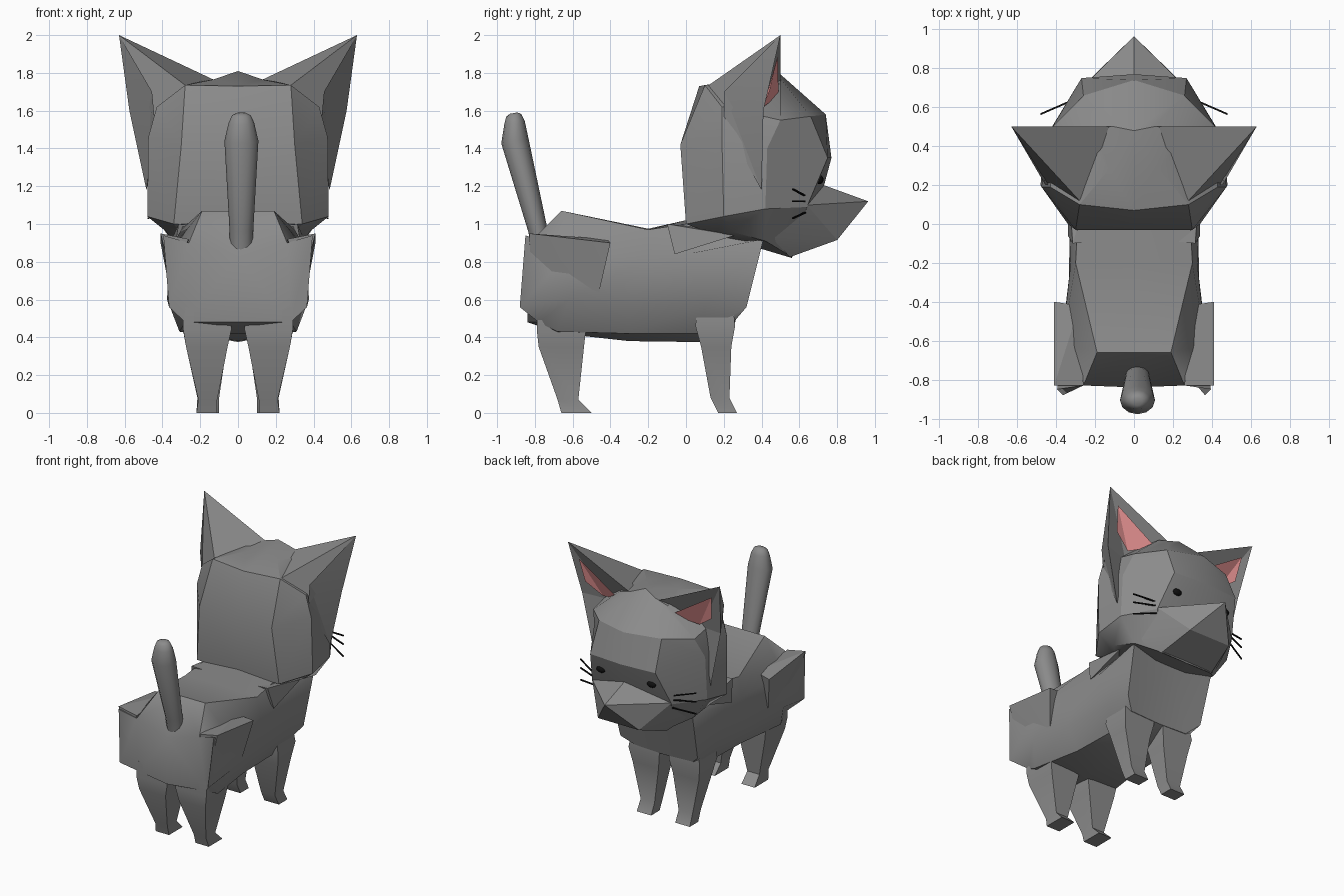
import bpy, bmesh, math
from mathutils import Vector

if "Cube" in bpy.data.objects:
    bpy.data.objects.remove(bpy.data.objects["Cube"])


def material(name, color):
    m = bpy.data.materials.new(name)
    m.diffuse_color = color
    m.use_nodes = True
    m.node_tree.nodes["Principled BSDF"].inputs["Base Color"].default_value = m.diffuse_color
    return m


GREY = material("fur", (0.26, 0.26, 0.26, 1))
PINK = material("pink", (0.9, 0.33, 0.33, 1))
BLACK = material("black", (0.005, 0.005, 0.005, 1))


def finish(name, bm, mirror=True, mat=GREY, angle=30):
    bmesh.ops.recalc_face_normals(bm, faces=bm.faces)
    me = bpy.data.meshes.new(name)
    bm.to_mesh(me)
    bm.free()
    for p in me.polygons:
        p.use_smooth = True
    me.set_sharp_from_angle(angle=math.radians(angle))
    me.materials.append(mat)
    ob = bpy.data.objects.new(name, me)
    bpy.context.collection.objects.link(ob)
    if mirror:
        mod = ob.modifiers.new("mirror", 'MIRROR')
        mod.merge_threshold = 0.001
    return ob


def loft(name, rings, closed=True, **kw):
    """Skin a list of equal-length rings and cap both ends."""
    bm = bmesh.new()
    vs = [[bm.verts.new(p) for p in r] for r in rings]
    n = len(rings[0])
    for a, b in zip(vs, vs[1:]):
        for i in range(n if closed else n - 1):
            j = (i + 1) % n
            bm.faces.new((a[i], a[j], b[j], b[i]))
    bm.faces.new(vs[0])
    bm.faces.new(vs[-1])
    return finish(name, bm, **kw)


def hull(name, pts, **kw):
    bm = bmesh.new()
    vs = [bm.verts.new(p) for p in pts]
    bmesh.ops.convex_hull(bm, input=vs)
    loose = [v for v in bm.verts if not v.link_faces]
    bmesh.ops.delete(bm, geom=loose, context='VERTS')
    return finish(name, bm, **kw)


def faces(name, pts, polys, **kw):
    bm = bmesh.new()
    vs = [bm.verts.new(p) for p in pts]
    for f in polys:
        bm.faces.new([vs[i] for i in f])
    return finish(name, bm, **kw)


# Head: half layers from jaw to crown, each running from back centre to face centre
loft("head", [
    [(0, .16, .94), (.3, .16, .94), (.38, .24, .96), (.35, .42, .91), (.2, .56, .825), (0, .56, .82)],
    [(0, 0, 1.0), (.34, 0, 1.0), (.48, .2, 1.04), (.47, .42, 1.08), (.33, .64, 1.09), (0, .7, 1.09)],
    [(0, -.03, 1.42), (.3, -.03, 1.42), (.475, .19, 1.46), (.46, .43, 1.4), (.27, .75, 1.35), (0, .77, 1.35)],
    [(0, .07, 1.73), (.28, .1, 1.735), (.43, .19, 1.62), (.42, .5, 1.55), (.26, .66, 1.57), (0, .74, 1.58)],
    [(0, .3, 1.77), (.13, .28, 1.765), (.2, .38, 1.755), (.2, .5, 1.74), (.1, .5, 1.77), (0, .48, 1.81)],
], closed=False, angle=28)

# Muzzle wedge with chin
hull("muzzle", [(0, .69, 1.22), (0, .965, 1.12)] + [
    (s * x, y, z) for s in (-1, 1) for x, y, z in
    [(.33, .64, 1.1), (.17, .8, .915), (.22, .55, .825), (.34, .45, .93)]], mirror=False)

# Ears: folded back shell, hollow front, pink lining
tip, inner, back = Vector((.63, .5, 2.0)), Vector((.12, .5, 1.76)), Vector((.28, .12, 1.735))
notch, fold, outer = Vector((.44, .2, 1.54)), Vector((.455, .2, 1.7)), Vector((.575, .41, 1.6))
low, deep = Vector((.485, .4, 1.18)), Vector((.38, .36, 1.58))
faces("ear", [tip, inner, back, notch, fold, outer, low, deep],
      [(0, 1, 2), (0, 2, 3), (0, 3, 4), (0, 4, 5), (4, 3, 6), (4, 6, 5),
       (0, 7, 1), (0, 5, 7), (5, 6, 7), (1, 7, 2), (2, 7, 3), (3, 7, 6)], angle=10)
faces("inner_ear", [(.55, .485, 1.89), (.525, .445, 1.71), (.4, .41, 1.62), (.22, .49, 1.68)],
      [(0, 1, 2), (0, 2, 3)], mat=PINK, angle=5)

# Eyes
bm = bmesh.new()
bmesh.ops.create_uvsphere(bm, u_segments=12, v_segments=8, radius=1)
bmesh.ops.scale(bm, vec=(.036, .02, .024), verts=bm.verts)
bmesh.ops.translate(bm, vec=(.21, .708, 1.235), verts=bm.verts)
finish("eye", bm, mat=BLACK, angle=60)


# Whiskers: three thin bars per cheek
def bar(x, y, z):
    return [(x, y + a, z + b) for a, b in
            ((-.005, -.004), (.005, -.004), (.005, .004), (-.005, .004))]


for z0, z1 in ((1.15, 1.185), (1.12, 1.12), (1.06, 1.03)):
    loft("whisker", [bar(.33, .63, z0), bar(.48, .565, z1)], mat=BLACK)

# Body: half sections from rump to chest, each from belly centre to spine
loft("body", [
    [(0, -.84, .48), (.28, -.78, .48), (.365, -.88, .56), (.395, -.85, .94), (.26, -.83, .9), (0, -.84, .83)],
    [(0, -.66, .42), (.31, -.68, .43), (.375, -.62, .6), (.37, -.62, .85), (.19, -.66, 1.07), (0, -.66, 1.07)],
    [(0, -.3, .38), (.25, -.3, .42), (.335, -.3, .58), (.325, -.2, .82), (.3, -.2, .97), (0, -.2, .975)],
    [(0, .07, .375), (.24, .07, .42), (.325, .1, .57), (.33, 0, .84), (.29, 0, 1.0), (0, 0, 1.02)],
    [(0, .26, .48), (.24, .26, .49), (.32, .32, .56), (.34, .41, .92), (.25, .4, .93), (0, .4, .93)],
], closed=False, angle=45)

# Haunch and shoulder wedges
hull("haunch", [(.41, -.83, .95), (.41, -.4, .9), (.36, -.46, .64), (.28, -.42, .92),
                (.26, -.83, .92), (.36, -.82, .75)], angle=10)
hull("shoulder", [(.315, -.1, 1.0), (.34, .26, .94), (.34, -.06, .84), (.22, -.09, .99),
                  (.22, .22, .97)], angle=10)


# Legs: square sections given as z, x range, y range
def leg(name, secs):
    loft(name, [[(x0, y0, z), (x1, y0, z), (x1, y1, z), (x0, y1, z)]
                for z, x0, x1, y0, y1 in secs], angle=40)


leg("hind_leg", [(.56, .04, .29, -.79, -.53), (.44, .035, .29, -.79, -.53), (.35, .055, .275, -.78, -.54),
                 (.07, .11, .21, -.68, -.57), (0, .11, .22, -.66, -.5)])
leg("front_leg", [(.56, .04, .28, .06, .25), (.46, .04, .295, .05, .26), (.35, .06, .275, .08, .24),
                  (.08, .1, .215, .13, .23), (0, .1, .22, .17, .27)])

# Tail: round, slightly off centre, widening toward a blunt end
loft("tail", [[(.018 + r * math.cos(i * math.pi / 6), y + .8 * r * math.sin(i * math.pi / 6),
                z + .15 * r * math.sin(i * math.pi / 6)) for i in range(12)]
              for y, z, r in ((-.765, .86, .06), (-.785, .97, .063), (-.906, 1.44, .09),
                              (-.908, 1.535, .068), (-.912, 1.575, .05), (-.913, 1.587, .025))],
     mirror=False, angle=70)
